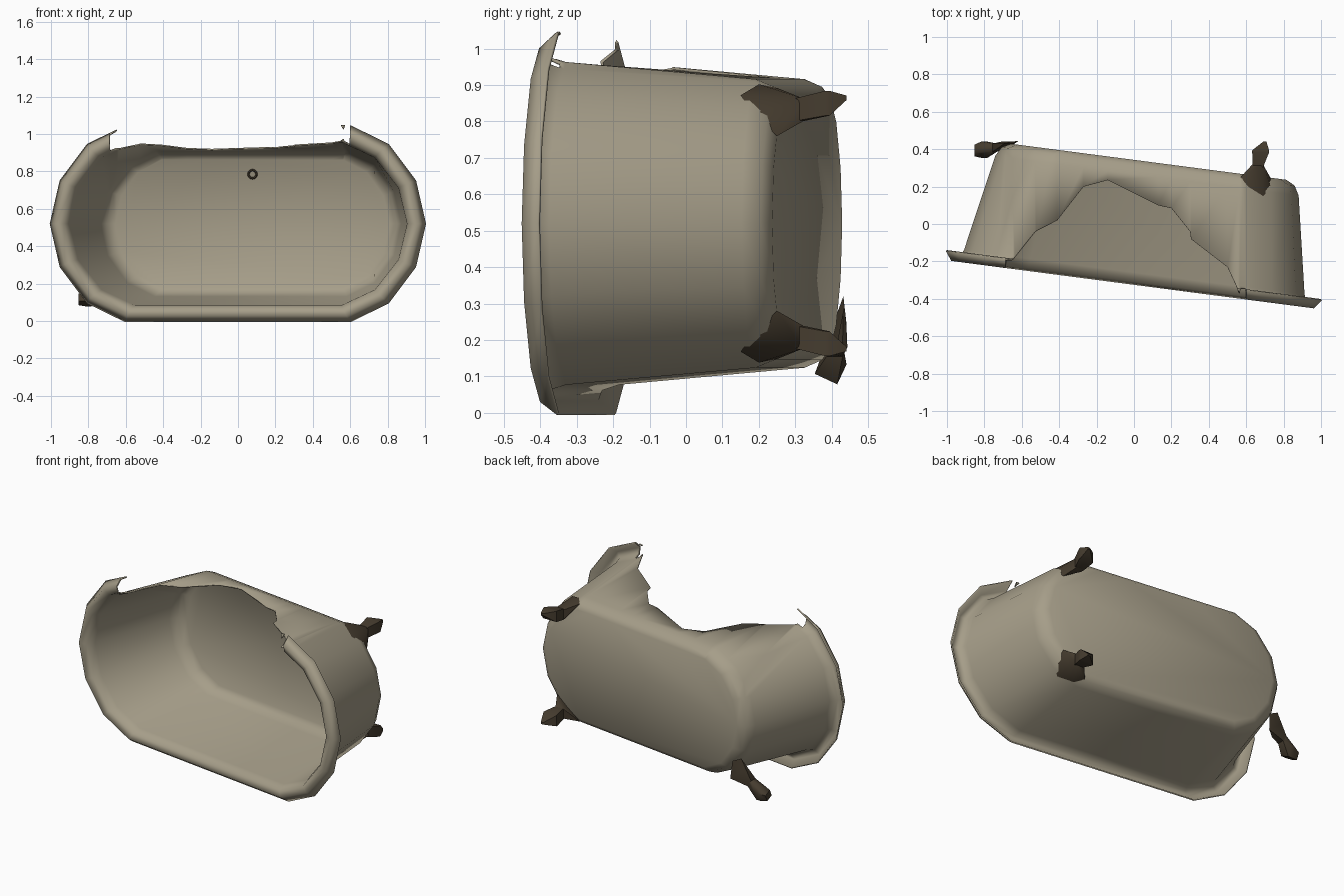
import bpy, bmesh, math
from mathutils import Vector, Matrix

if "Cube" in bpy.data.objects:
    bpy.data.objects.remove(bpy.data.objects["Cube"])


def material(name, rgb):
    m = bpy.data.materials.new(name)
    m.diffuse_color = (*rgb, 1)
    m.use_nodes = True
    m.node_tree.nodes["Principled BSDF"].inputs["Base Color"].default_value = m.diffuse_color
    return m


ENAMEL = material("aged enamel", (0.38, 0.34, 0.25))
IRON = material("dark rusty iron", (0.06, 0.045, 0.028))


def finish(bm, name, mat, angle):
    me = bpy.data.meshes.new(name)
    bm.to_mesh(me)
    bm.free()
    me.materials.append(mat)
    me.polygons.foreach_set("use_smooth", [True] * len(me.polygons))
    me.set_sharp_from_angle(angle=math.radians(angle))
    ob = bpy.data.objects.new(name, me)
    bpy.context.collection.objects.link(ob)
    return ob


# The tub lies on its side: local u = length, d = depth, turned about z
TURN = Matrix.Rotation(math.radians(-7.45), 4, 'Z')
MID_U, MID_Z = 0.035, 0.52


def place(u, d, z):
    return TURN @ Vector((u + MID_U, d, z + MID_Z))


# Rounded-end loop: quarter of the end arc, mirrored round all four corners
ARC = [(0, 1), (0.507, 0.81), (0.868, 0.44), (1, 0)]


def tub_loop(half_u, half_z, straight, d):
    q = [(straight + (half_u - straight) * a, half_z * b) for a, b in ARC]
    end = q + [(u, -z) for u, z in q[-2::-1]]
    pts = end + [(-u, -z) for u, z in end]
    return [place(u, d, z) for u, z in pts]


# Profile from the lip, over the rim crest, down the wall to the floor
PROFILE = [(1.008, 0.52, 0.606, -0.268),
           (0.975, 0.487, 0.59, -0.315),
           (0.938, 0.458, 0.57, -0.302),
           (0.918, 0.443, 0.56, -0.255),
           (0.818, 0.396, 0.52, 0.265),
           (0.79, 0.375, 0.505, 0.315),
           (0.742, 0.345, 0.485, 0.34)]
bm = bmesh.new()
loops = [[bm.verts.new(p) for p in tub_loop(*row)] for row in PROFILE]
n = len(loops[0])
for a, b in zip(loops, loops[1:]):
    for i in range(n):
        j = (i + 1) % n
        bm.faces.new((a[i], a[j], b[j], b[i]))
floor = bm.faces.new(loops[-1])
bmesh.ops.recalc_face_normals(bm, faces=bm.faces)
if floor.normal.y < 0:
    bmesh.ops.reverse_faces(bm, faces=bm.faces)

# Broken-out chunk in the upper wall, as an (x, y) outline seen from above
BREAK = [(-0.687, -0.30), (-0.684, -0.19), (-0.65, -0.19), (-0.53, -0.04),
         (-0.41, 0.02), (-0.27, 0.20), (-0.14, 0.235), (0.13, 0.10),
         (0.20, 0.085), (0.30, -0.04), (0.305, -0.08), (0.50, -0.23),
         (0.565, -0.37), (0.57, -0.345), (0.598, -0.345), (0.601, -0.50)]


def upper_faces(x0=-9, x1=9):
    return [f for f in bm.faces if f.calc_center_median().z > 0.7
            and x0 < f.calc_center_median().x < x1]


def slice_faces(faces, co, no):
    geom = set(faces)
    for f in faces:
        geom.update(f.edges)
        geom.update(f.verts)
    bmesh.ops.bisect_plane(bm, geom=list(geom), dist=1e-5,
                           plane_co=co, plane_no=no)


for x, y in BREAK:
    slice_faces(upper_faces(), (x, y, 0), (1, 0, 0))
for (x0, y0), (x1, y1) in zip(BREAK, BREAK[1:]):
    normal = Vector((y1 - y0, x0 - x1, 0)).normalized()
    start = Vector((x0, y0, 0))
    slice_faces(upper_faces(x0, x1), start, normal)
    gone = [f for f in upper_faces(x0, x1)
            if (f.calc_center_median() - start).dot(normal) > 0]
    bmesh.ops.delete(bm, geom=gone, context='FACES')
shell = finish(bm, "bathtub_shell", ENAMEL, 100)
thick = shell.modifiers.new("thickness", 'SOLIDIFY')
thick.thickness = 0.008
thick.offset = -1


# Claw feet: wall plate, narrow neck, knuckle and toe as two joined hulls
def box_ring(c, r, tilt=0):
    rot = Matrix.Rotation(math.radians(tilt), 3, 'X')
    return [Vector(c) + rot @ Vector((sx * r[0], sy * r[1], sz * r[2]))
            for sx in (-1, 1) for sy in (-1, 1) for sz in (-1, 1)]


def claw_foot(name, plate, neck, knuckle, toe, flip=False):
    bm = bmesh.new()
    for pts in (plate + box_ring(*neck),
                box_ring(*neck) + box_ring(*knuckle) + box_ring(*toe)):
        vs = [bm.verts.new(p) for p in pts]
        res = bmesh.ops.convex_hull(bm, input=vs)
        junk = {v for v in res["geom_interior"] + res["geom_unused"]
                if isinstance(v, bmesh.types.BMVert)}
        bmesh.ops.delete(bm, geom=list(junk), context='VERTS')
    bmesh.ops.recalc_face_normals(bm, faces=bm.faces)
    # Open the hidden back of the plate, so nothing shows inside the tub
    base = {Vector(p).to_tuple(4) for p in plate}
    back = [f for f in bm.faces
            if all(v.co.to_tuple(4) in base for v in f.verts)
            and f.normal.dot(f.calc_center_median()
                             - Vector((0, 0, MID_Z))) < 0]
    bmesh.ops.delete(bm, geom=back, context='FACES')
    if flip:
        for v in bm.verts:
            v.co.z = 2 * MID_Z - v.co.z
        bmesh.ops.reverse_faces(bm, faces=bm.faces)
    finish(bm, name, IRON, 40)


for name, flip in (("upper_foot", False), ("lower_foot", True)):
    claw_foot(name,
              [(0.57, 0.25, 0.892), (0.61, 0.20, 0.902), (0.69, 0.15, 0.872),
               (0.735, 0.185, 0.82), (0.728, 0.25, 0.76)],
              ((0.662, 0.31, 0.832), (0.026, 0.012, 0.031)),
              ((0.677, 0.388, 0.85), (0.045, 0.006, 0.034)),
              ((0.70, 0.437, 0.865), (0.008, 0.004, 0.006)), flip)

# Bent foot at the far end
claw_foot("bent_foot",
          [(-0.62, 0.443, 0.18), (-0.63, 0.435, 0.29), (-0.69, 0.432, 0.32),
           (-0.71, 0.44, 0.25), (-0.67, 0.41, 0.16)],
          ((-0.745, 0.408, 0.175), (0.012, 0.022, 0.02)),
          ((-0.80, 0.397, 0.12), (0.016, 0.034, 0.03), -25),
          ((-0.848, 0.393, 0.115), (0.006, 0.024, 0.022), -25))

# Drain ring on the inside of the floor
bpy.ops.mesh.primitive_torus_add(
    major_segments=12, minor_segments=6, major_radius=0.022,
    minor_radius=0.006,
    location=place(0.0, 0.331, 0.785 - MID_Z),
    rotation=(math.radians(90), 0, math.radians(-7.45)))
ring = bpy.context.object
ring.name = "drain_ring"
ring.data.materials.append(IRON)
bpy.ops.object.shade_smooth_by_angle()
